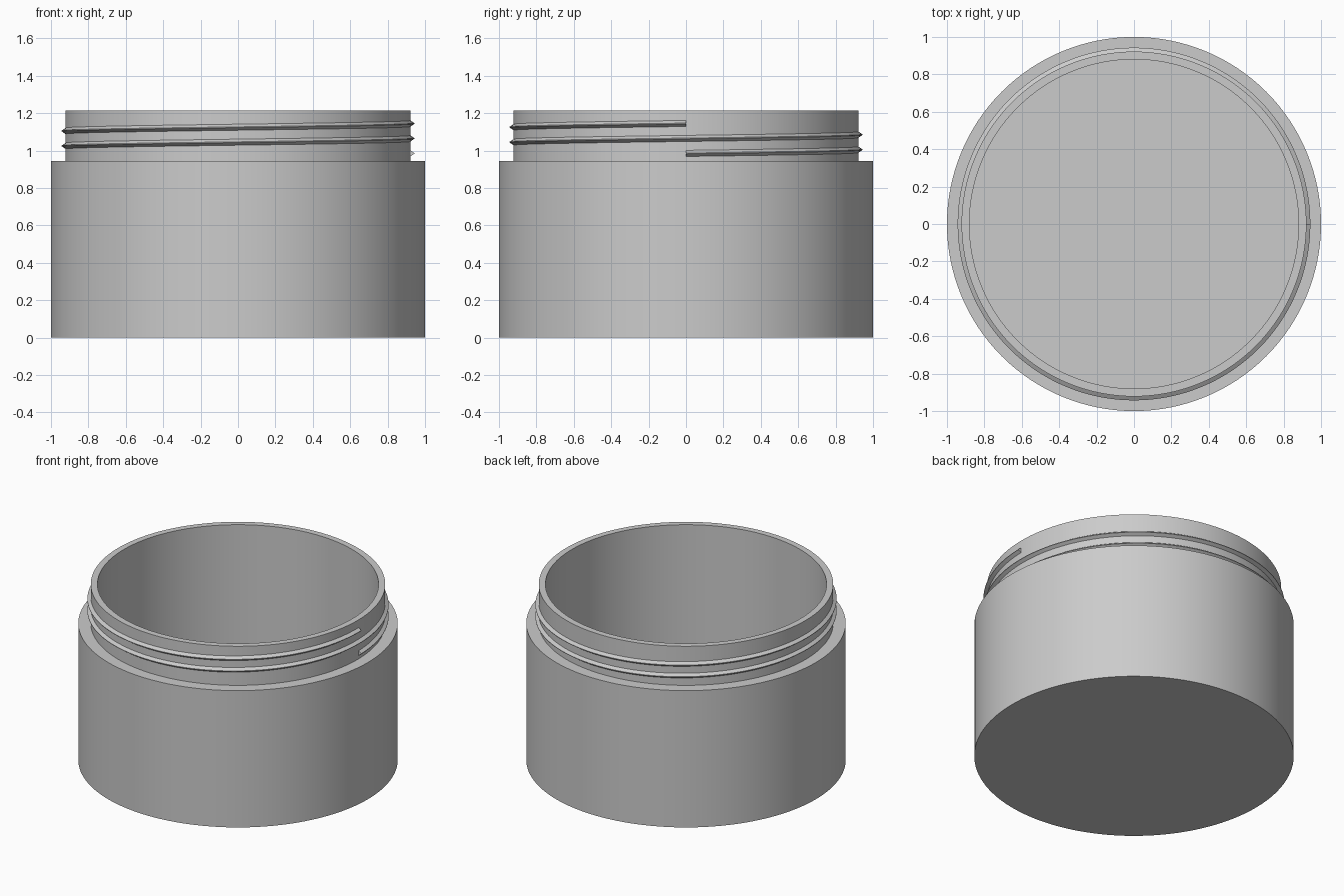
import bpy, bmesh
from math import cos, sin, tau, radians

cube = bpy.data.objects.get("Cube")
if cube:
    bpy.data.objects.remove(cube, do_unlink=True)

SEGMENTS = 128

# Single grey plastic
plastic = bpy.data.materials.new("grey plastic")
plastic.use_nodes = True
grey = (0.6, 0.6, 0.6, 1)
plastic.diffuse_color = grey
plastic.node_tree.nodes["Principled BSDF"].inputs["Base Color"].default_value = grey


def finish(name, bm):
    """Turn a bmesh into a smooth object with sharp edges kept."""
    bmesh.ops.recalc_face_normals(bm, faces=bm.faces)
    mesh = bpy.data.meshes.new(name)
    bm.to_mesh(mesh)
    bm.free()
    mesh.materials.append(plastic)
    obj = bpy.data.objects.new(name, mesh)
    bpy.context.collection.objects.link(obj)
    bpy.ops.object.select_all(action='DESELECT')
    obj.select_set(True)
    bpy.context.view_layer.objects.active = obj
    bpy.ops.object.shade_smooth_by_angle(angle=radians(30))
    return obj


def ring(bm, radius, z):
    return [bm.verts.new((radius * cos(tau * i / SEGMENTS),
                          radius * sin(tau * i / SEGMENTS), z))
            for i in range(SEGMENTS)]


# Jar body: outer wall, shoulder, neck, rim, inner wall and floor
profile = [(1, 0), (1, 0.945), (0.922, 0.945), (0.922, 1.215),
           (0.88, 1.215), (0.88, 0.08)]
bm = bmesh.new()
rings = [ring(bm, r, z) for r, z in profile]
for low, high in zip(rings, rings[1:]):
    for i in range(SEGMENTS):
        j = (i + 1) % SEGMENTS
        bm.faces.new((low[i], low[j], high[j], high[i]))
bm.faces.new(rings[0])
bm.faces.new(rings[-1])
finish("jar_body", bm)

# Screw thread: a triangular section swept two turns up the neck
TURNS, PITCH, START = 2, 0.08, 0.985
section = [(0.915, -0.021), (0.943, -0.002), (0.943, 0.002), (0.915, 0.021)]
bm = bmesh.new()
sweep = []
for i in range(TURNS * SEGMENTS + 1):
    turn = i / SEGMENTS
    sweep.append([bm.verts.new((r * cos(tau * turn), r * sin(tau * turn),
                                START + PITCH * turn + dz))
                  for r, dz in section])
for a, b in zip(sweep, sweep[1:]):
    for k in range(len(section)):
        n = (k + 1) % len(section)
        bm.faces.new((a[k], b[k], b[n], a[n]))
bm.faces.new(sweep[0])
bm.faces.new(sweep[-1])
finish("screw_thread", bm)
